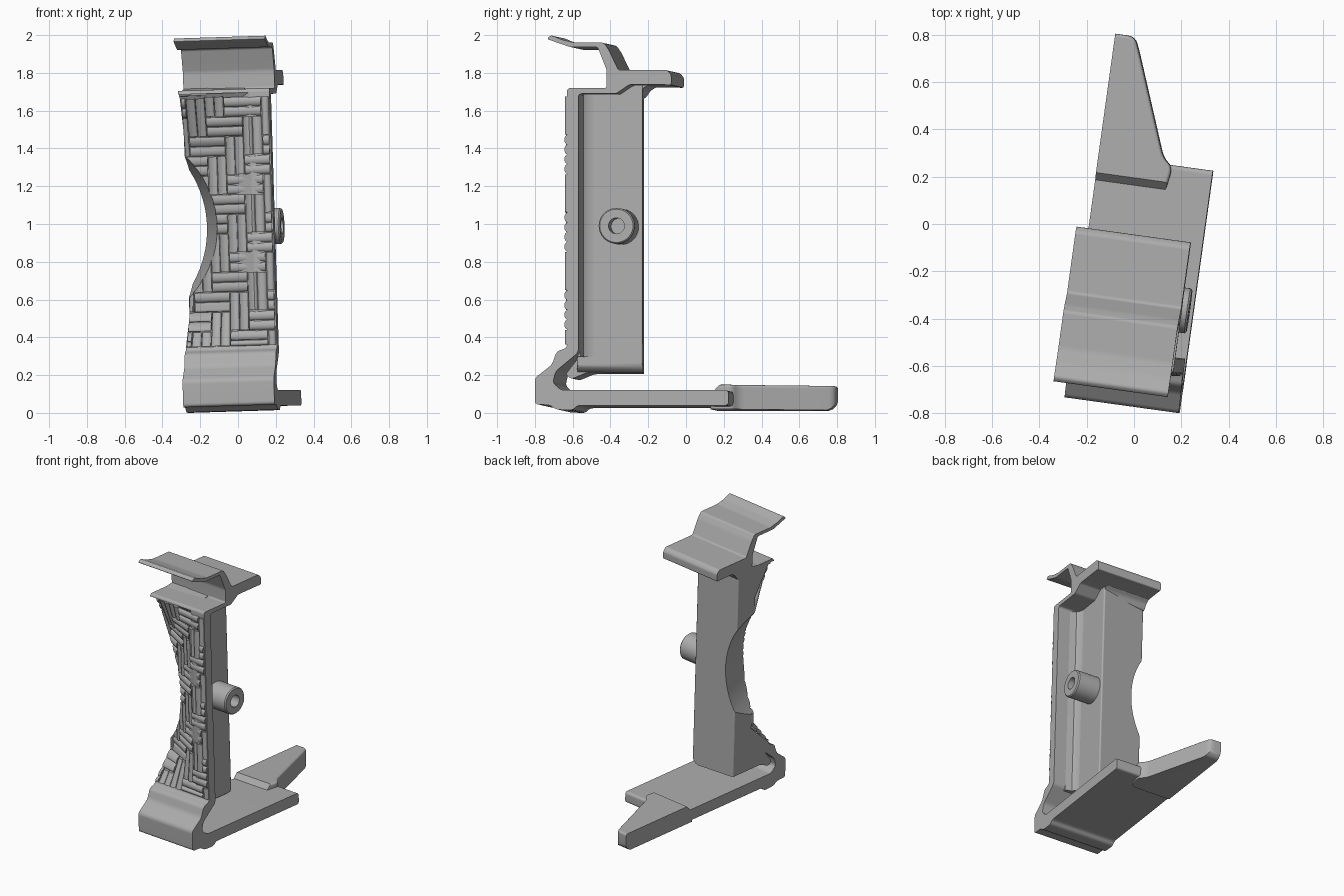
import bpy, bmesh, math
from mathutils import Matrix, Vector

if "Cube" in bpy.data.objects:
    bpy.data.objects.remove(bpy.data.objects["Cube"], do_unlink=True)

# Single matte grey
GREY = (0.42, 0.42, 0.42, 1)
mat = bpy.data.materials.new("matte_grey")
mat.use_nodes = True
mat.diffuse_color = GREY
mat.node_tree.nodes["Principled BSDF"].inputs["Base Color"].default_value = GREY

# Part frame: u = width (0 at the +x end), v = depth, w = height; slightly turned and leaning
FRAME = Matrix(((0.99, 0.139, -0.031, 0.306),
                (-0.137, 1, 0, 0),
                (0.031, 0, 1, 0),
                (0, 0, 0, 1)))
W = -0.488
HINGE = -0.11
parts = []


def finish(name, bm):
    bmesh.ops.recalc_face_normals(bm, faces=bm.faces)
    bm.transform(FRAME)
    mesh = bpy.data.meshes.new(name)
    bm.to_mesh(mesh)
    bm.free()
    ob = bpy.data.objects.new(name, mesh)
    bpy.context.collection.objects.link(ob)
    mesh.materials.append(mat)
    parts.append(ob)
    return ob


def rounded(points, radius, steps=4):
    """Round every corner of a closed outline."""
    out = []
    pts = [Vector(p) for p in points]
    for i, p in enumerate(pts):
        a, b = pts[i - 1] - p, pts[(i + 1) % len(pts)] - p
        a = p + a.normalized() * min(radius, a.length * 0.45)
        b = p + b.normalized() * min(radius, b.length * 0.45)
        for k in range(steps + 1):
            t = k / steps
            out.append(a * (1 - t) ** 2 + p * 2 * t * (1 - t) + b * t * t)
    return out


def extrude(bm, outline, place, lo, hi):
    """Extrude a 2D outline; place(a, b, h) gives the u, v, w position."""
    face = bm.faces.new([bm.verts.new(place(p[0], p[1], lo)) for p in outline])
    res = bmesh.ops.extrude_face_region(bm, geom=[face])
    move = Vector(place(0, 0, hi)) - Vector(place(0, 0, lo))
    top = [g for g in res["geom"] if isinstance(g, bmesh.types.BMVert)]
    bmesh.ops.translate(bm, verts=top, vec=move)


def cut(bm, point, normal):
    """Slice off everything on the normal side and close the gap."""
    geom = bm.verts[:] + bm.edges[:] + bm.faces[:]
    bmesh.ops.bisect_plane(bm, geom=geom, plane_co=point, plane_no=normal, clear_outer=True)
    bmesh.ops.holes_fill(bm, edges=[e for e in bm.edges if e.is_boundary], sides=0)


def dip(u, w):
    """How far the grip face falls back towards its hollowed side."""
    fade = min(1, 0.27 + 0.73 * (1.7 - w) / 0.27, (w - 0.36) / 0.21)
    return 0.463 * max(0, HINGE - u) * max(0, fade)


def subtract(cutter, targets):
    """Carve the targets with the cutter, then drop the cutter."""
    cutter.hide_render = True
    for ob in targets:
        mod = ob.modifiers.new("carve", "BOOLEAN")
        mod.operation = "DIFFERENCE"
        mod.solver = "EXACT"
        mod.object = cutter
        bpy.context.view_layer.objects.active = ob
        bpy.ops.object.modifier_apply(modifier=mod.name)
    parts.remove(cutter)
    bpy.data.objects.remove(cutter, do_unlink=True)


def side(v, w, u):
    return (u, v, w)


def plan(u, v, w):
    return (u, v, w)


def profile_part(name, outline, radius, lo=W, hi=0):
    bm = bmesh.new()
    extrude(bm, rounded(outline, radius), side, lo, hi)
    return finish(name, bm)


# Front plate that folds under into the long base plate
plate = profile_part("front_plate_and_base", [
    (-0.63, 1.72), (-0.63, 0.345), (-0.685, 0.325), (-0.71, 0.255), (-0.8, 0.185),
    (-0.8, 0.045), (-0.72, 0.042), (-0.69, 0.018), (-0.6, 0.014), (-0.575, 0.04),
    (0.225, 0.04), (0.225, 0.12), (-0.66, 0.12), (-0.705, 0.16), (-0.69, 0.22),
    (-0.57, 0.32), (-0.57, 1.69), (-0.5, 1.69), (-0.5, 1.72)], 0.02)

# Top web, raised hook and rear shelf
profile_part("top_hook_and_shelf", [
    (-0.6, 1.72), (-0.42, 1.72), (-0.42, 1.815), (-0.468, 1.937), (-0.615, 1.937),
    (-0.69, 1.963), (-0.737, 1.98), (-0.715, 2.0), (-0.655, 1.975), (-0.59, 1.96),
    (-0.435, 1.96), (-0.408, 1.92), (-0.358, 1.815), (-0.1, 1.815), (-0.078, 1.79),
    (-0.078, 1.735), (-0.12, 1.738), (-0.3, 1.738), (-0.37, 1.69), (-0.6, 1.69)], 0.012)

# Upright box behind the front plate: top rises under the shelf, lower right edge is round
bm = bmesh.new()
extrude(bm, rounded([(W, -0.6), (-0.16, -0.6), (-0.155, -0.25), (W, -0.288)], 0.012),
        plan, 0.22, 1.75)
for v in bm.verts:
    if v.co.z > 1.7 and v.co.y < -0.4:
        v.co.z = 1.7
R = 0.06
for step in (1, 2, 3):
    a = step * math.pi / 8
    normal = Vector((math.cos(a), 0, -math.sin(a)))
    cut(bm, Vector((-0.157 - R, 0, 0.22 + R)) + normal * R, normal)
bmesh.ops.triangulate(bm, faces=bm.faces)
box = finish("upright_box", bm)

# Foot under the box, flare under the shelf, and fillet beside the plate
profile_part("box_foot", [(-0.45, 0.22), (-0.55, 0.22), (-0.635, 0.185), (-0.665, 0.21),
                          (-0.58, 0.32), (-0.45, 0.32)], 0.015, W, -0.2)
profile_part("shelf_flare", [(-0.32, 1.745), (-0.32, 1.68), (-0.28, 1.68), (-0.255, 1.72),
                             (-0.215, 1.745)], 0.015, W, -0.16)
bm = bmesh.new()
extrude(bm, [(-0.09, -0.59), (-0.09, -0.57), (-0.135, -0.56), (-0.155, -0.535), (-0.16, -0.5),
             (-0.2, -0.5), (-0.2, -0.59)], plan, 0.3, 1.7)
finish("wall_fillet", bm)

# Tapered tongue at the rear of the base: ramped start, rounded underside at the tip
bm = bmesh.new()
outline = rounded([(W - 0.15, 0.1), (W - 0.15, 0.738), (-0.405, 0.738), (-0.38, 0.68),
                   (-0.215, 0.25), (-0.17, 0.215), (-0.19, 0.1)], 0.035)
extrude(bm, outline, plan, 0.026, 0.155)
upper = [e for e in bm.edges if all(v.co.z > 0.15 for v in e.verts)]
bmesh.ops.bevel(bm, geom=upper, offset=0.014, segments=3, affect="EDGES", profile=0.5)
cut(bm, Vector((W, 0, 0)), Vector((-1, 0, 0)))
cut(bm, Vector((0, 0.12, 0.12)), Vector((0, -0.75, 0.66)))
for step in (1, 2, 3):
    a = step * math.pi / 8
    normal = Vector((0, math.cos(a), -math.sin(a)))
    cut(bm, Vector((0, 0.738 - R, 0.026 + R)) + normal * R, normal)
finish("rear_tongue", bm)

# Hollow boss on the recessed side wall
bm = bmesh.new()
ring = [(0.095, -0.18), (0.095, 0.002), (0.088, 0.01), (0.042, 0.01), (0.042, -0.09), (0, -0.09)]
verts = [bm.verts.new((u, r - 0.367, 0.99)) for r, u in ring]
edges = [bm.edges.new(pair) for pair in zip(verts, verts[1:])]
bmesh.ops.spin(bm, geom=verts + edges, cent=(0, -0.367, 0.99), axis=(1, 0, 0),
               angle=math.tau, steps=40)
bmesh.ops.remove_doubles(bm, verts=bm.verts, dist=1e-4)
finish("side_boss", bm)

# Herringbone grip: 2:1 blocks, each made of two shallow rounded strips
bm = bmesh.new()
C = 0.103
U0, U1, W0, W1 = W + 0.004, -0.004, 0.36, 1.685


def strip(u0, u1, w0, w1, along_u):
    u0, u1, w0, w1 = max(u0, U0), min(u1, U1), max(w0, W0), min(w1, W1)
    if u1 - u0 < 0.015 or w1 - w0 < 0.015:
        return
    length, width = (u1 - u0, w1 - w0) if along_u else (w1 - w0, u1 - u0)
    turn = Matrix.Rotation(math.pi / 2, 4, "Y") if along_u else Matrix()
    place = Matrix.Translation(((u0 + u1) / 2, -0.628, (w0 + w1) / 2))
    squash = Matrix.Diagonal((width * 0.49, 0.017, length - 0.006, 1))
    bmesh.ops.create_cone(bm, cap_ends=True, segments=16, radius1=1, radius2=1, depth=1,
                          matrix=place @ turn @ squash)


for k in range(-14, 4):
    for m in range(-3, 6):
        u, w = -0.25 + (k + 4 * m) * C, 1.575 + k * C
        for h in (0, C / 2):
            strip(u, u + 2 * C, w + h, w + h + C / 2, True)
            strip(u - C + h, u - C / 2 + h, w, w + 2 * C, False)
for v in bm.verts:
    v.co.y += dip(v.co.x, v.co.z)
grip = finish("herringbone_grip", bm)

# Slanting hollow in the front face beside the scallop
bm = bmesh.new()
for u in (-0.6, HINGE):
    for w in (0.36, 0.57, 1.43, 1.7):
        bm.verts.new((u, -0.63 + dip(u, w), w))
        bm.verts.new((u, -0.85, w))
bmesh.ops.convex_hull(bm, input=bm.verts[:])
subtract(finish("hollow_cutter", bm), (plate, box))

# Thumb scallop: slanted cylinder cut through the side
bm = bmesh.new()
axis = Vector((-0.14, 0.41, 0))
turn = axis.to_track_quat("Z", "Y").to_matrix().to_4x4()
centre = Vector((W - 0.41, -0.64, 1.0)) + axis * 0.5
bmesh.ops.create_cone(bm, cap_ends=True, segments=96, radius1=0.584, radius2=0.584, depth=1.2,
                      matrix=Matrix.Translation(centre) @ turn)
subtract(finish("scallop_cutter", bm), (plate, box, grip))

# Smooth the curves, keep the flats flat
bpy.ops.object.select_all(action="DESELECT")
for ob in parts:
    ob.select_set(True)
    bpy.context.view_layer.objects.active = ob
bpy.ops.object.shade_smooth_by_angle(angle=math.radians(32))
for ob in parts:
    ob.modifiers.new("flat_faces", "WEIGHTED_NORMAL").keep_sharp = True
